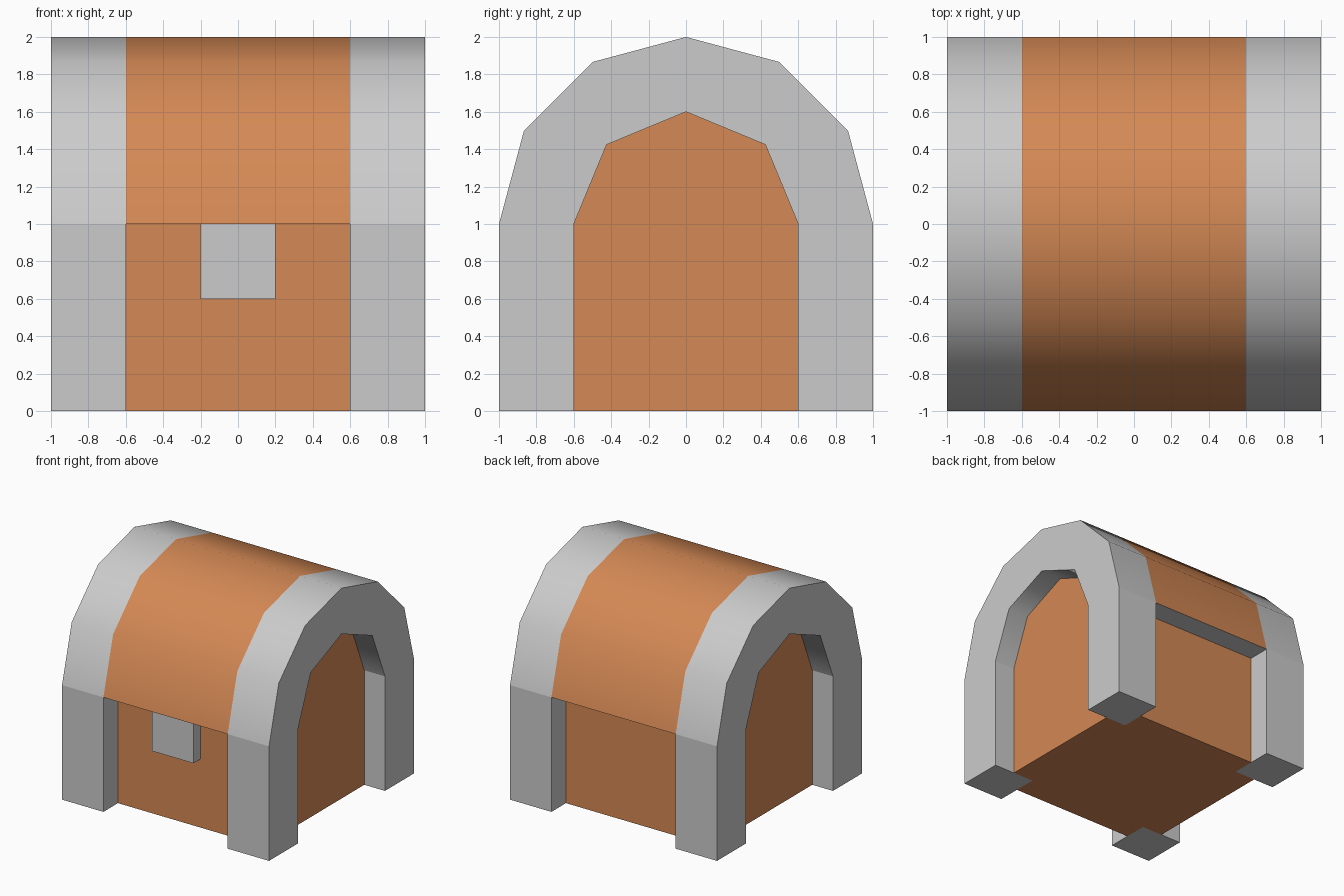
import bpy, bmesh
from math import sin, cos, pi, hypot

if "Cube" in bpy.data.objects:
    bpy.data.objects.remove(bpy.data.objects["Cube"])

wood = bpy.data.materials.new("wood")
wood.diffuse_color = (0.66, 0.25, 0.09, 1)
wood.use_nodes = True
wood.node_tree.nodes["Principled BSDF"].inputs["Base Color"].default_value = wood.diffuse_color


def arc(r, n):
    """Half circle of n segments in (y, z), from -y over the top to +y."""
    return [(-r * cos(pi * i / n), 1 + r * sin(pi * i / n)) for i in range(n + 1)]


def is_curved(p, q):
    same_radius = abs(hypot(p[0], p[1] - 1) - hypot(q[0], q[1] - 1)) < 1e-4
    return same_radius and min(p[1], q[1]) > 1 - 1e-4


def prism(name, profile, x0, x1, mat=None):
    """Extrude a closed (y, z) profile along x; only curved strips are smooth."""
    bm = bmesh.new()
    a = [bm.verts.new((x0, y, z)) for y, z in profile]
    b = [bm.verts.new((x1, y, z)) for y, z in profile]
    bm.faces.new(a)
    bm.faces.new(b[::-1])
    n = len(profile)
    for i in range(n):
        j = (i + 1) % n
        f = bm.faces.new((a[i], b[i], b[j], a[j]))
        f.smooth = is_curved(profile[i], profile[j])
    bmesh.ops.recalc_face_normals(bm, faces=bm.faces)
    mesh = bpy.data.meshes.new(name)
    bm.to_mesh(mesh)
    bm.free()
    if mat:
        mesh.materials.append(mat)
    ob = bpy.data.objects.new(name, mesh)
    bpy.context.collection.objects.link(ob)
    return ob


outer, inner = arc(1.0, 6), arc(0.6, 4)

# Arched end frames with their corner legs
frame = [(-1, 0)] + outer + [(1, 0), (0.6, 0)] + inner[::-1] + [(-0.6, 0)]
prism("left_frame", frame, -1.0, -0.6)
prism("right_frame", frame, 0.6, 1.0)

# Curved wooden lid between the frames
prism("lid", outer + [(0.8, 1.1), (-0.8, 1.1)], -0.6, 0.6, wood)

# Wooden core, whose arched ends are the recessed side panels
prism("body", [(-0.6, 0)] + inner + [(0.6, 0)], -0.8, 0.8, wood)

# Front and back panels, and the grey ledge under each lid edge
for side, s in (("front", -1), ("back", 1)):
    panel = [(s * 0.6, 0), (s * 0.8, 0), (s * 0.8, 1), (s * 0.6, 1)]
    prism(side + "_panel", panel, -0.6, 0.6, wood)
    prism(side + "_lid_ledge", [(s * 0.8, 1), (s, 1), (s * 0.88, 1.4)], -0.6, 0.6)

# Latch on the front
prism("latch", [(-0.9, 0.6), (-0.8, 0.6), (-0.8, 1), (-0.9, 1)], -0.2, 0.2)
